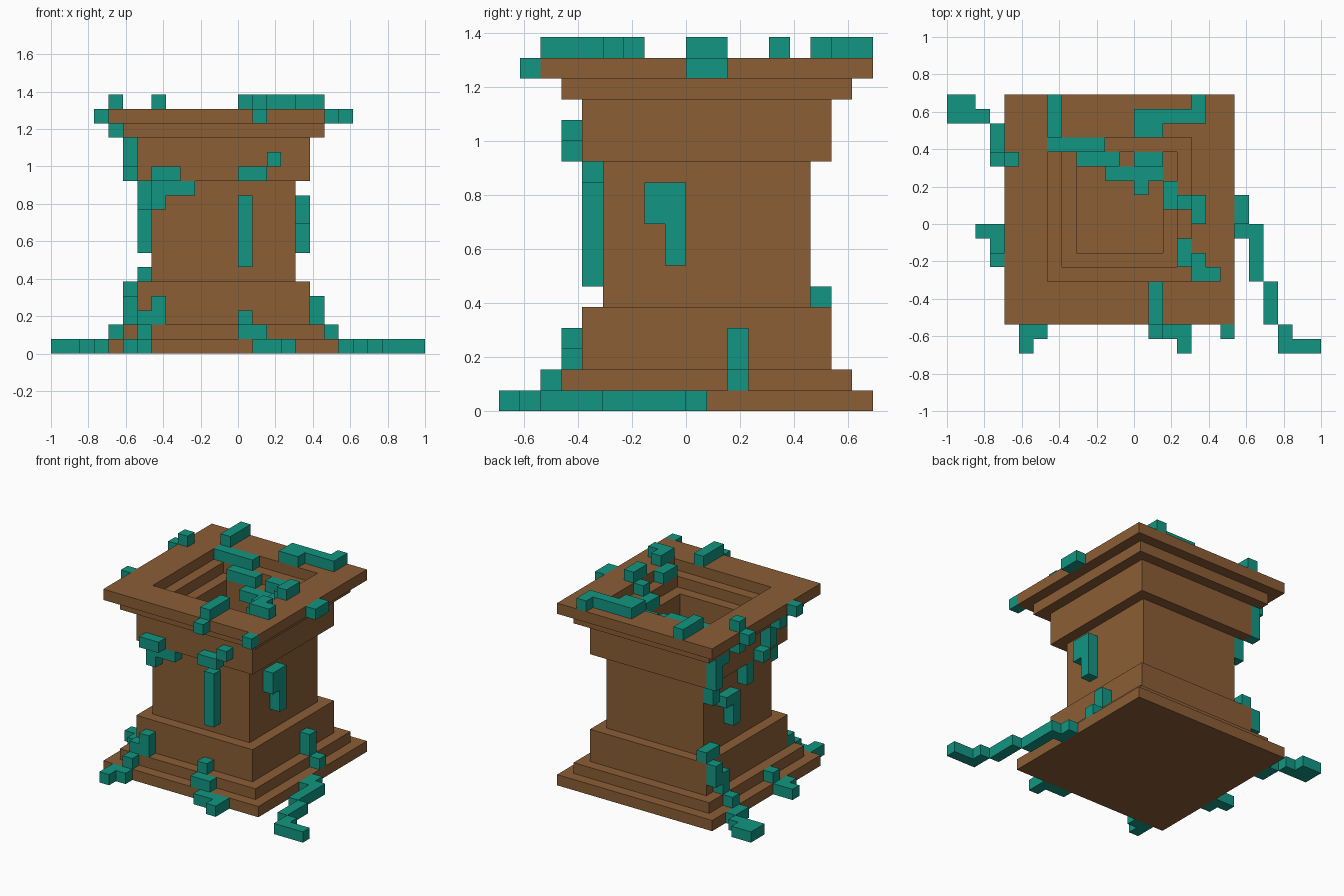
import bpy, bmesh
from mathutils import Vector

if "Cube" in bpy.data.objects:
    bpy.data.objects.remove(bpy.data.objects["Cube"], do_unlink=True)

U = 2 / 26                          # one block
ORIGIN = Vector((-1.0, -9 * U, 0))  # corner of the block grid


def make_material(name, rgb):
    mat = bpy.data.materials.new(name)
    mat.use_nodes = True
    mat.diffuse_color = (*rgb, 1)
    mat.node_tree.nodes["Principled BSDF"].inputs["Base Color"].default_value = (*rgb, 1)
    return mat


BROWN = make_material("brown clay", (0.258, 0.112, 0.036))
TEAL = make_material("teal vine", (0.006, 0.305, 0.225))


def finish(name, bm, mat):
    bmesh.ops.recalc_face_normals(bm, faces=bm.faces)
    mesh = bpy.data.meshes.new(name)
    bm.to_mesh(mesh)
    bm.free()
    mesh.materials.append(mat)
    obj = bpy.data.objects.new(name, mesh)
    bpy.context.collection.objects.link(obj)


def square_loft(name, profile, mat):
    """Loft square rings, given as (half width, height) in blocks."""
    bm = bmesh.new()
    rings = []
    for h, z in profile:
        rings.append([bm.verts.new(ORIGIN + U * Vector((12 + sx * h, 10 + sy * h, z)))
                      for sx, sy in ((-1, -1), (1, -1), (1, 1), (-1, 1))])
    for a, b in zip(rings, rings[1:]):
        for n in range(4):
            m = (n + 1) % 4
            bm.faces.new((a[n], a[m], b[m], b[n]))
    bm.faces.new(rings[0])
    bm.faces.new(rings[-1])
    finish(name, bm, mat)


def vine(name, *boxes):
    """Join boxes given as first block (i, j, k) and block counts."""
    bm = bmesh.new()
    for i, j, k, w, d, h in boxes:
        new = bmesh.ops.create_cube(bm, size=1)["verts"]
        for v in new:
            v.co = ORIGIN + U * Vector((i + (v.co.x + 0.5) * w,
                                        j + (v.co.y + 0.5) * d,
                                        k + (v.co.z + 0.5) * h))
    finish(name, bm, TEAL)


# Stepped pot: outside from the foot up, then down the stepped inside
square_loft("stepped_pot", [
    (8, 0), (8, 1), (7, 1), (7, 2), (6, 2), (6, 5), (5, 5), (5, 12),
    (6, 12), (6, 15), (7, 15), (7, 16), (8, 16), (8, 17),
    (5, 17), (5, 16), (4, 16), (4, 15), (3, 15), (3, 1)], BROWN)

# Vines over the rim and into the hollow
vine("rim_vine_back_right", (7, 15, 17, 1, 3, 1), (7, 14, 16, 4, 1, 1),
     (9, 13, 15, 3, 1, 1), (11, 12, 14, 4, 1, 1), (13, 11, 14, 1, 1, 1))
vine("rim_vine_back_left", (17, 17, 17, 1, 1, 1), (13, 16, 17, 5, 1, 1),
     (13, 15, 17, 2, 1, 1), (13, 13, 15, 2, 1, 1))
vine("rim_vine_left", (20, 9, 16, 1, 2, 1), (17, 9, 17, 1, 2, 1),
     (16, 10, 16, 1, 1, 1), (15, 10, 15, 1, 2, 1))
vine("rim_vine_front_left", (18, 5, 17, 1, 1, 1), (17, 5, 17, 1, 2, 1),
     (16, 6, 16, 1, 2, 1), (19, 1, 16, 1, 1, 1))
vine("rim_vine_front", (14, 2, 17, 1, 3, 1), (14, 1, 16, 1, 1, 1))

# Vines on the front
vine("front_vine_upper", (15, 3, 13, 1, 1, 1), (13, 3, 12, 2, 1, 1),
     (13, 4, 6, 1, 1, 5))
vine("front_vine_corner", (7, 3, 12, 2, 1, 1), (7, 4, 11, 3, 1, 1),
     (7, 4, 10, 1, 1, 1))
vine("front_vine_foot", (13, 3, 2, 1, 1, 1), (13, 2, 1, 2, 1, 1),
     (14, 1, 0, 3, 1, 1), (16, 0, 0, 1, 1, 1))
vine("front_vine_corner_foot", (7, 3, 2, 1, 1, 2), (6, 3, 2, 1, 1, 1),
     (6, 2, 1, 1, 1, 1), (5, 1, 0, 2, 1, 1), (5, 0, 0, 1, 1, 1))

# Vines on the left side
vine("left_vine_middle", (17, 7, 9, 1, 2, 2), (17, 8, 7, 1, 1, 2))
vine("left_vine_foot", (18, 11, 2, 1, 1, 2), (19, 11, 1, 1, 1, 1),
     (20, 8, 0, 1, 2, 1), (21, 5, 0, 1, 4, 1), (22, 2, 0, 1, 3, 1),
     (23, 1, 0, 1, 1, 1), (23, 0, 0, 3, 1, 1))

# Vines on the right side
vine("right_vine_front", (3, 6, 16, 1, 1, 1), (4, 7, 15, 1, 1, 1),
     (5, 7, 13, 1, 1, 2), (5, 8, 12, 1, 1, 1), (6, 9, 10, 1, 1, 2),
     (6, 11, 7, 1, 1, 3), (6, 12, 9, 1, 1, 1))
vine("right_vine_back", (4, 13, 17, 1, 1, 1), (3, 13, 16, 1, 1, 1),
     (4, 13, 15, 1, 1, 1), (5, 14, 14, 1, 1, 1), (5, 15, 12, 1, 1, 3),
     (6, 14, 10, 1, 1, 2))
vine("right_vine_foot", (4, 8, 1, 1, 1, 1), (3, 7, 0, 1, 2, 1), (2, 8, 0, 1, 1, 1))
vine("right_vine_back_foot", (6, 14, 5, 1, 2, 1), (5, 15, 3, 1, 1, 2),
     (5, 14, 2, 1, 1, 2), (4, 14, 1, 1, 1, 1), (3, 14, 0, 1, 2, 1),
     (0, 16, 0, 3, 1, 1), (0, 17, 0, 2, 1, 1))
